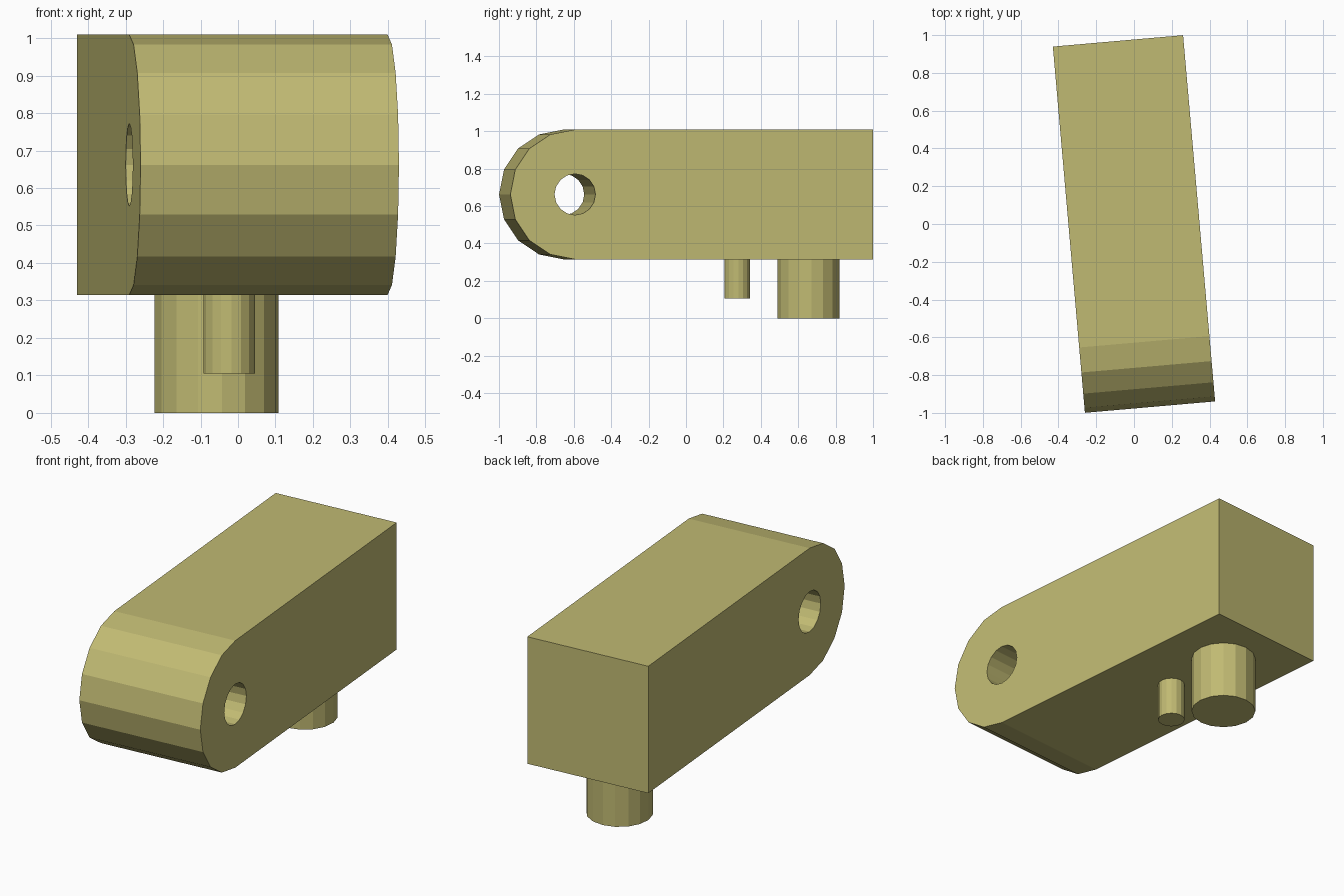
import bpy, bmesh
from math import sin, cos, pi, radians
from mathutils import Matrix

if "Cube" in bpy.data.objects:
    bpy.data.objects.remove(bpy.data.objects["Cube"])

TURN = Matrix.Rotation(radians(5), 4, 'Z')   # whole model is turned slightly
SIDES = 16
HALF_W, HALF_L, R = 0.346, 0.973, 0.347
BOTTOM = 0.315
AXIS_Y, AXIS_Z = -HALF_L + R, BOTTOM + R

mat = bpy.data.materials.new("khaki")
mat.diffuse_color = (0.53, 0.49, 0.17, 1)
mat.use_nodes = True
mat.node_tree.nodes["Principled BSDF"].inputs["Base Color"].default_value = mat.diffuse_color


def finish(bm, name):
    bmesh.ops.recalc_face_normals(bm, faces=bm.faces)
    mesh = bpy.data.meshes.new(name)
    bm.to_mesh(mesh)
    bm.free()
    mesh.materials.append(mat)
    ob = bpy.data.objects.new(name, mesh)
    bpy.context.collection.objects.link(ob)
    return ob


def cylinder(name, radius, depth, placement):
    bm = bmesh.new()
    bmesh.ops.create_cone(bm, cap_ends=True, segments=SIDES, radius1=radius,
                          radius2=radius, depth=depth, matrix=TURN @ placement)
    return finish(bm, name)


def pin(name, y, radius, z0):
    z1 = BOTTOM + 0.005
    return cylinder(name, radius, z1 - z0, Matrix.Translation((0, y, (z0 + z1) / 2)))


# Arm: side profile with a half-round front end, extruded across the width
profile = [(HALF_L, BOTTOM), (HALF_L, BOTTOM + 2 * R)]
for i in range(SIDES // 2 + 1):
    a = pi / 2 + 2 * pi * i / SIDES
    profile.append((AXIS_Y + R * cos(a), AXIS_Z + R * sin(a)))
bm = bmesh.new()
face = bm.faces.new([bm.verts.new((-HALF_W, y, z)) for y, z in profile])
ext = bmesh.ops.extrude_face_region(bm, geom=[face], use_keep_orig=True)
bmesh.ops.translate(bm, vec=(2 * HALF_W, 0, 0),
                    verts=[v for v in ext["geom"] if isinstance(v, bmesh.types.BMVert)])
bm.transform(TURN)
arm = finish(bm, "arm")

# Pivot hole through the rounded end
cutter = cylinder("hole_cutter", 0.11, 1.0,
                  Matrix.Translation((0, AXIS_Y, AXIS_Z)) @ Matrix.Rotation(pi / 2, 4, 'Y'))
cutter.hide_render = True
mod = arm.modifiers.new("pivot_hole", 'BOOLEAN')
mod.operation, mod.object, mod.solver = 'DIFFERENCE', cutter, 'EXACT'
bpy.context.view_layer.objects.active = arm
bpy.ops.object.modifier_apply(modifier=mod.name)
bpy.data.objects.remove(cutter)

# Pins under the arm
pin("large_pin", 0.658, 0.166, 0.0)
pin("small_pin", 0.275, 0.069, 0.105)
